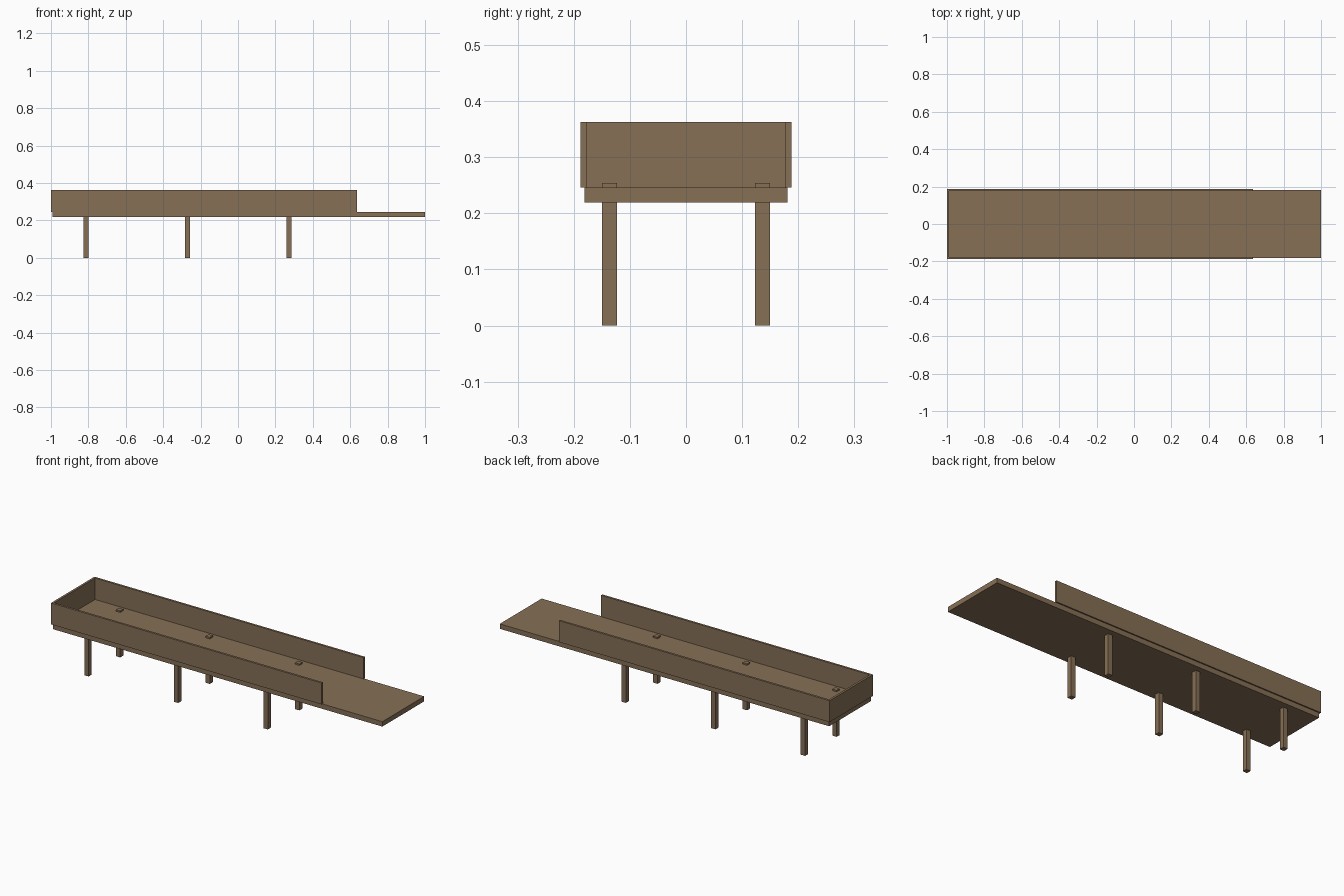
import bpy

if "Cube" in bpy.data.objects:
    bpy.data.objects.remove(bpy.data.objects["Cube"])

wood = bpy.data.materials.new("brown_wood")
wood.diffuse_color = (0.24, 0.16, 0.093, 1)
wood.use_nodes = True
wood.node_tree.nodes["Principled BSDF"].inputs["Base Color"].default_value = wood.diffuse_color


def box(name, x, y, z):
    """Axis-aligned box from (min, max) ranges."""
    ranges = (x, y, z)
    bpy.ops.mesh.primitive_cube_add(size=1, location=[(a + b) / 2 for a, b in ranges])
    ob = bpy.context.object
    ob.name = name
    ob.scale = [b - a for a, b in ranges]
    bpy.ops.object.transform_apply(location=False, rotation=False, scale=True)
    ob.data.materials.append(wood)
    return ob


DECK_TOP, WALL_TOP = 0.246, 0.363
WALL_Y, WALL_T = 0.188, 0.012

# Pier deck
box("deck", (-0.993, 1.0), (-0.181, 0.181), (0.219, DECK_TOP))

# Low walls on three sides, leaving the right end open
box("front_wall", (-1.0, 0.637), (-WALL_Y, -WALL_Y + WALL_T), (DECK_TOP, WALL_TOP))
box("back_wall", (-1.0, 0.637), (WALL_Y - WALL_T, WALL_Y), (DECK_TOP, WALL_TOP))
box("end_wall", (-1.0, -1.0 + WALL_T), (-WALL_Y + WALL_T, WALL_Y - WALL_T), (DECK_TOP, WALL_TOP))

# Three pairs of posts poking slightly through the deck
half = 0.0132
for i, x in enumerate((-0.812, -0.27, 0.272), 1):
    for side, y in (("front", -0.1365), ("back", 0.1365)):
        box(f"{side}_leg_{i}", (x - half, x + half), (y - half, y + half), (0, 0.254))
